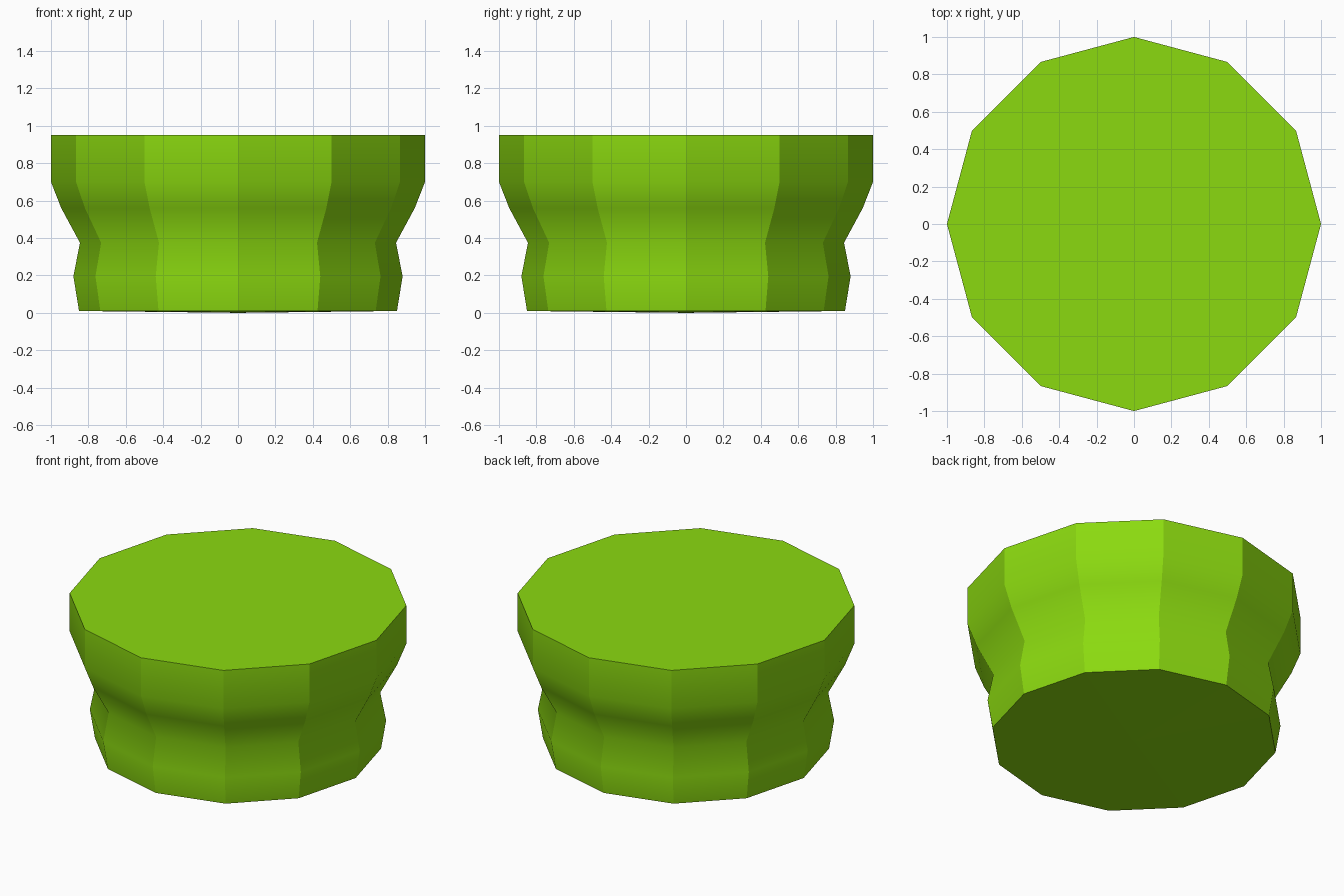
import bpy
import bmesh
import math

default = bpy.data.objects.get("Cube")
if default:
    bpy.data.objects.remove(default, do_unlink=True)

# Single flat colour
green = bpy.data.materials.new("lime green")
green.use_nodes = True
colour = (0.26, 0.70, 0.005, 1.0)
green.diffuse_color = colour
green.node_tree.nodes["Principled BSDF"].inputs["Base Color"].default_value = colour

SIDES = 12
# Outer profile as (radius, height), from base to rim
PROFILE = [(0.85, 0.01), (0.88, 0.195), (0.845, 0.375),
           (0.945, 0.56), (1.0, 0.70), (1.0, 0.95)]

# Lathed body
bm = bmesh.new()
rings = []
for radius, height in PROFILE:
    angles = [math.tau * i / SIDES for i in range(SIDES)]
    rings.append([bm.verts.new((radius * math.cos(a), radius * math.sin(a), height))
                  for a in angles])

for lower, upper in zip(rings, rings[1:]):
    for i in range(SIDES):
        j = (i + 1) % SIDES
        face = bm.faces.new((lower[i], lower[j], upper[j], upper[i]))
        face.smooth = True

# Flat lid and very shallow pointed underside
bm.faces.new(rings[-1])
centre = bm.verts.new((0, 0, 0))
for i in range(SIDES):
    bm.faces.new((centre, rings[0][(i + 1) % SIDES], rings[0][i]))

# Crisp facet corners and rims, soft transitions up the profile
rims = set(rings[0]) | set(rings[-1])
for edge in bm.edges:
    a, b = edge.verts
    vertical = abs(a.co.z - b.co.z) > 0.05
    edge.smooth = not (vertical or (a in rims and b in rims))

bmesh.ops.recalc_face_normals(bm, faces=bm.faces)
mesh = bpy.data.meshes.new("faceted_pot")
bm.to_mesh(mesh)
bm.free()
mesh.materials.append(green)
body = bpy.data.objects.new("faceted_pot", mesh)
bpy.context.collection.objects.link(body)
